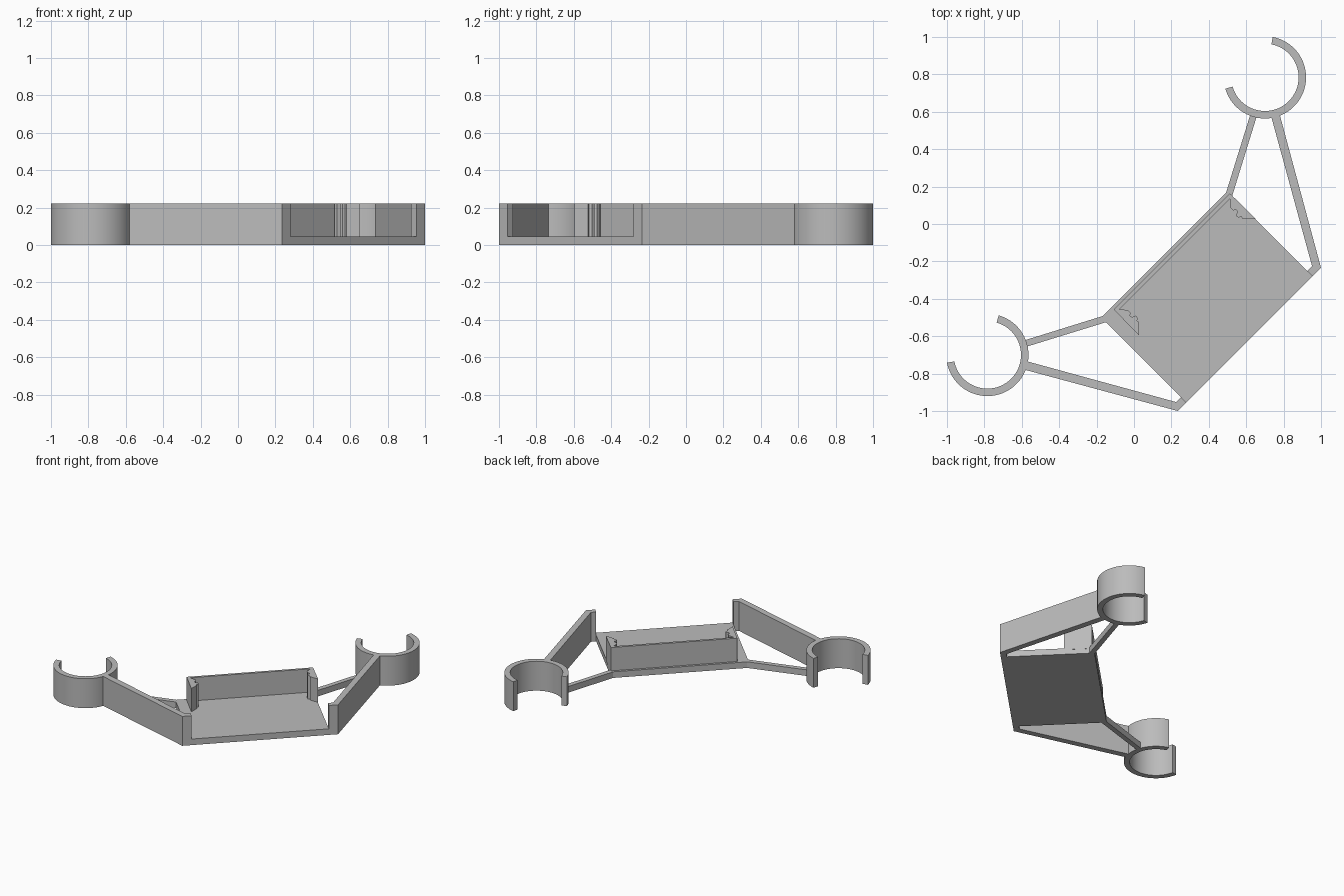
import bpy
import bmesh
from math import cos, sin, radians

cube = bpy.data.objects.get("Cube")
if cube:
    bpy.data.objects.remove(cube)

HEIGHT = 0.222
FLOOR = 0.046

grey = bpy.data.materials.new("plain grey")
grey.use_nodes = True
colour = (0.5, 0.5, 0.5, 1)
grey.diffuse_color = colour
grey.node_tree.nodes["Principled BSDF"].inputs["Base Color"].default_value = colour


def extrude(name, outline, z0, z1, smooth=False):
    """Upright prism from a flat outline."""
    bm = bmesh.new()
    face = bm.faces.new([bm.verts.new((x, y, z0)) for x, y in outline])
    up = bmesh.ops.extrude_face_region(bm, geom=[face])["geom"]
    for v in up:
        if isinstance(v, bmesh.types.BMVert):
            v.co.z = z1
    bmesh.ops.recalc_face_normals(bm, faces=bm.faces)
    mesh = bpy.data.meshes.new(name)
    bm.to_mesh(mesh)
    bm.free()
    mesh.materials.append(grey)
    obj = bpy.data.objects.new(name, mesh)
    bpy.context.collection.objects.link(obj)
    if smooth:
        bpy.ops.object.select_all(action="DESELECT")
        obj.select_set(True)
        bpy.context.view_layer.objects.active = obj
        bpy.ops.object.shade_smooth_by_angle(angle=radians(30))
    return obj


def mirrored(outline, shift=0):
    """Reflect across the diagonal that runs through the tray."""
    return [(shift - y, shift - x) for x, y in outline]


def pair(name, outline, z0, z1, shift=0, smooth=False):
    extrude("left_" + name, outline, z0, z1, smooth)
    extrude("right_" + name, mirrored(outline, shift), z0, z1, smooth)


# Tray floor
half_floor = [(0.492, 0.167), (0.51, 0.165), (0.955, -0.28)]
extrude("tray_floor", half_floor + mirrored(half_floor)[::-1], 0, FLOOR)

# Back wall of the tray, slightly off centre
extrude("back_wall", [(0.513, 0.163), (0.527, 0.15), (-0.094, -0.471), (-0.107, -0.457)],
        FLOOR - 0.01, HEIGHT)

# Corner clips with a wavy inner edge
clip = [(0.513, 0.163), (0.65, 0.028), (0.58, 0.028), (0.573, 0.04), (0.558, 0.034),
        (0.545, 0.045), (0.553, 0.065), (0.545, 0.078), (0.53, 0.072),
        (0.515, 0.088), (0.513, 0.11)]
pair("corner_clip", clip, FLOOR - 0.01, HEIGHT, shift=0.055)

# Tall front arms, with the front lip at their foot
pair("front_arm", [(1.0, -0.235), (0.955, -0.28), (0.926, -0.251), (0.952, -0.225),
                   (0.73, 0.588), (0.775, 0.6)], 0, HEIGHT)

# Low back struts
pair("back_strut", [(0.492, 0.167), (0.51, 0.13), (0.525, 0.15),
                    (0.66, 0.588), (0.625, 0.595)], 0, FLOOR)

# Open clamp rings
STEPS = 56
angles = [radians(196 + 243 * i / STEPS) for i in range(STEPS + 1)]


def arc(radius):
    return [(0.70 + radius * cos(a), 0.784 + radius * sin(a)) for a in angles]


pair("clamp_ring", arc(0.22) + arc(0.18)[::-1], 0, HEIGHT, smooth=True)
